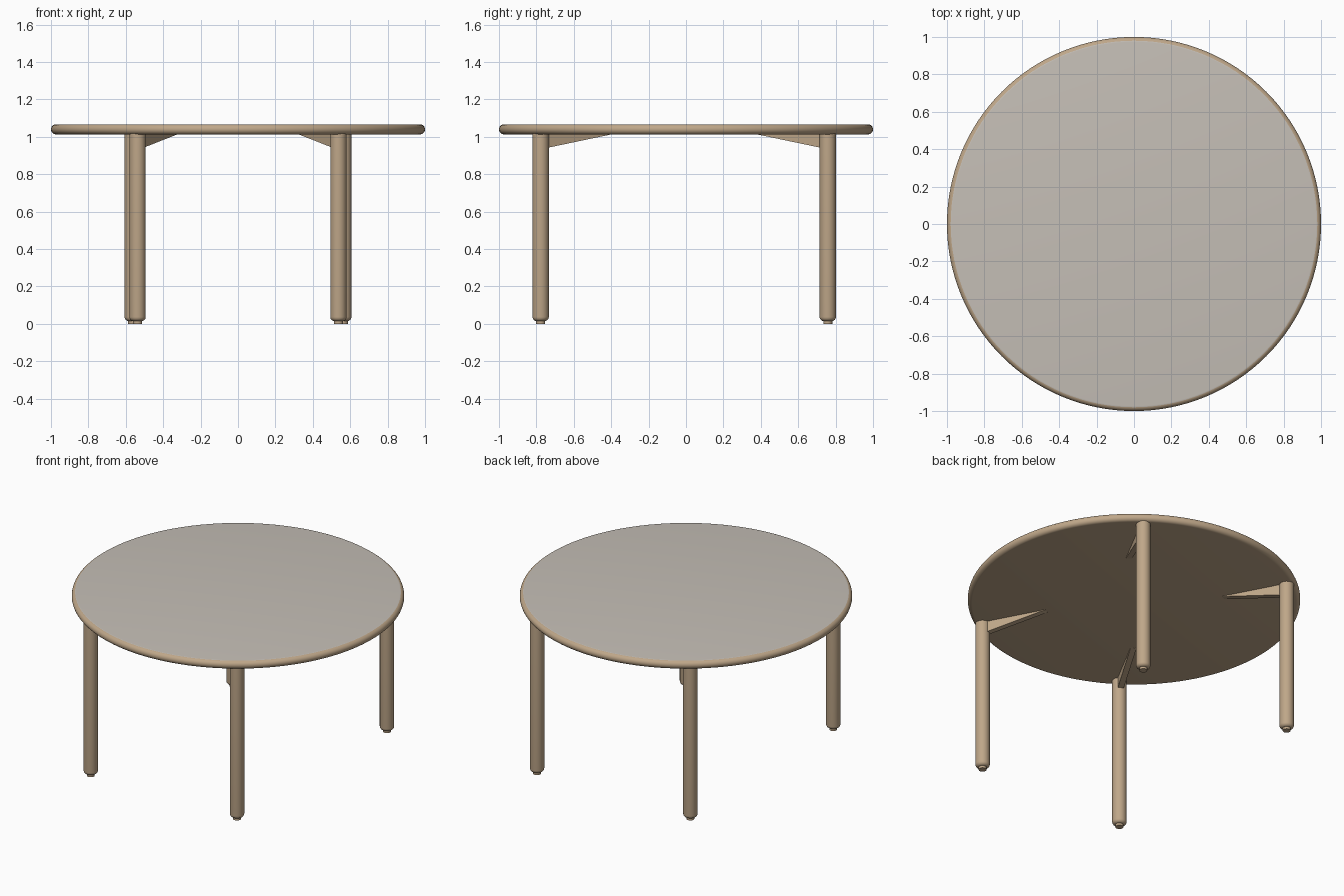
import bpy, bmesh, math
from mathutils import Matrix, Vector

if "Cube" in bpy.data.objects:
    bpy.data.objects.remove(bpy.data.objects["Cube"])


def material(name, rgb):
    m = bpy.data.materials.new(name)
    m.diffuse_color = (*rgb, 1)
    m.use_nodes = True
    m.node_tree.nodes["Principled BSDF"].inputs["Base Color"].default_value = m.diffuse_color
    return m


wood = material("light wood", (0.52, 0.385, 0.25))
laminate = material("warm grey laminate", (0.56, 0.52, 0.47))


def finish(name, bm, mats):
    bmesh.ops.recalc_face_normals(bm, faces=bm.faces)
    me = bpy.data.meshes.new(name)
    bm.to_mesh(me)
    bm.free()
    ob = bpy.data.objects.new(name, me)
    bpy.context.collection.objects.link(ob)
    for m in mats:
        me.materials.append(m)
    bpy.ops.object.select_all(action='DESELECT')
    ob.select_set(True)
    bpy.context.view_layer.objects.active = ob
    bpy.ops.object.shade_smooth_by_angle(angle=math.radians(35))
    return ob


def lathe(name, profile, steps, mats):
    """Spin an (r, z) profile, with flat caps at both ends."""
    bm = bmesh.new()
    rings = []
    for r, z in profile:
        rings.append([bm.verts.new((r * math.cos(a), r * math.sin(a), z))
                      for a in (2 * math.pi * i / steps for i in range(steps))])
    for lo, hi in zip(rings, rings[1:]):
        for i in range(steps):
            j = (i + 1) % steps
            bm.faces.new((lo[i], lo[j], hi[j], hi[i]))
    bm.faces.new(rings[0][::-1])
    bm.faces.new(rings[-1])
    return finish(name, bm, mats)


def arc(cr, cz, rad, a0, a1, n):
    return [(cr + rad * math.cos(math.radians(a0 + (a1 - a0) * i / n)),
             cz + rad * math.sin(math.radians(a0 + (a1 - a0) * i / n))) for i in range(n + 1)]


# Tabletop: disc with a half-round wooden edge and grey upper face
Z0, Z1 = 1.013, 1.067
h = (Z1 - Z0) / 2
top = lathe("tabletop", arc(1 - h, Z0 + h, h, -90, 90, 12), 128, [wood, laminate])
for p in top.data.polygons:
    if p.normal.z > 0.99 and p.center.z > Z1 - 0.001:
        p.material_index = 1

# Legs, feet and wedge brackets
R = 0.0435
LEGS = {"front_left": (-0.537, -0.777), "front_right": (0.537, -0.777),
        "back_left": (-0.563, 0.758), "back_right": (0.563, 0.758)}
for label, (x, y) in LEGS.items():
    # round post with softened lower end
    leg = lathe(label + "_leg", arc(R - 0.022, 0.037, 0.022, -90, 0, 6)
                + [(R, 1.022)] + arc(R - 0.008, 1.024, 0.008, 0, 90, 3), 32, [wood])
    leg.location = (x, y, 0)
    # small glide under the post
    foot = lathe(label + "_foot", [(0.024, 0), (0.024, 0.02)], 24, [wood])
    foot.location = (x, y, 0)
    # tapering bracket under the top, pointing inward
    bm = bmesh.new()
    w = 0.018
    side = [(0, Z0 + 0.01), (0.413, Z0 + 0.01), (0.413, Z0 - 0.001), (0.04, 0.943), (0, 0.936)]
    a = [bm.verts.new((px, -w, pz)) for px, pz in side]
    b = [bm.verts.new((px, w, pz)) for px, pz in side]
    bm.faces.new(a)
    bm.faces.new(b[::-1])
    for i in range(len(side)):
        j = (i + 1) % len(side)
        bm.faces.new((a[i], b[i], b[j], a[j]))
    br = finish(label + "_bracket", bm, [wood])
    ang = math.radians(62)
    br.rotation_euler.z = math.atan2(-math.copysign(math.sin(ang), y),
                                     -math.copysign(math.cos(ang), x))
    br.location = (x, y, 0)
